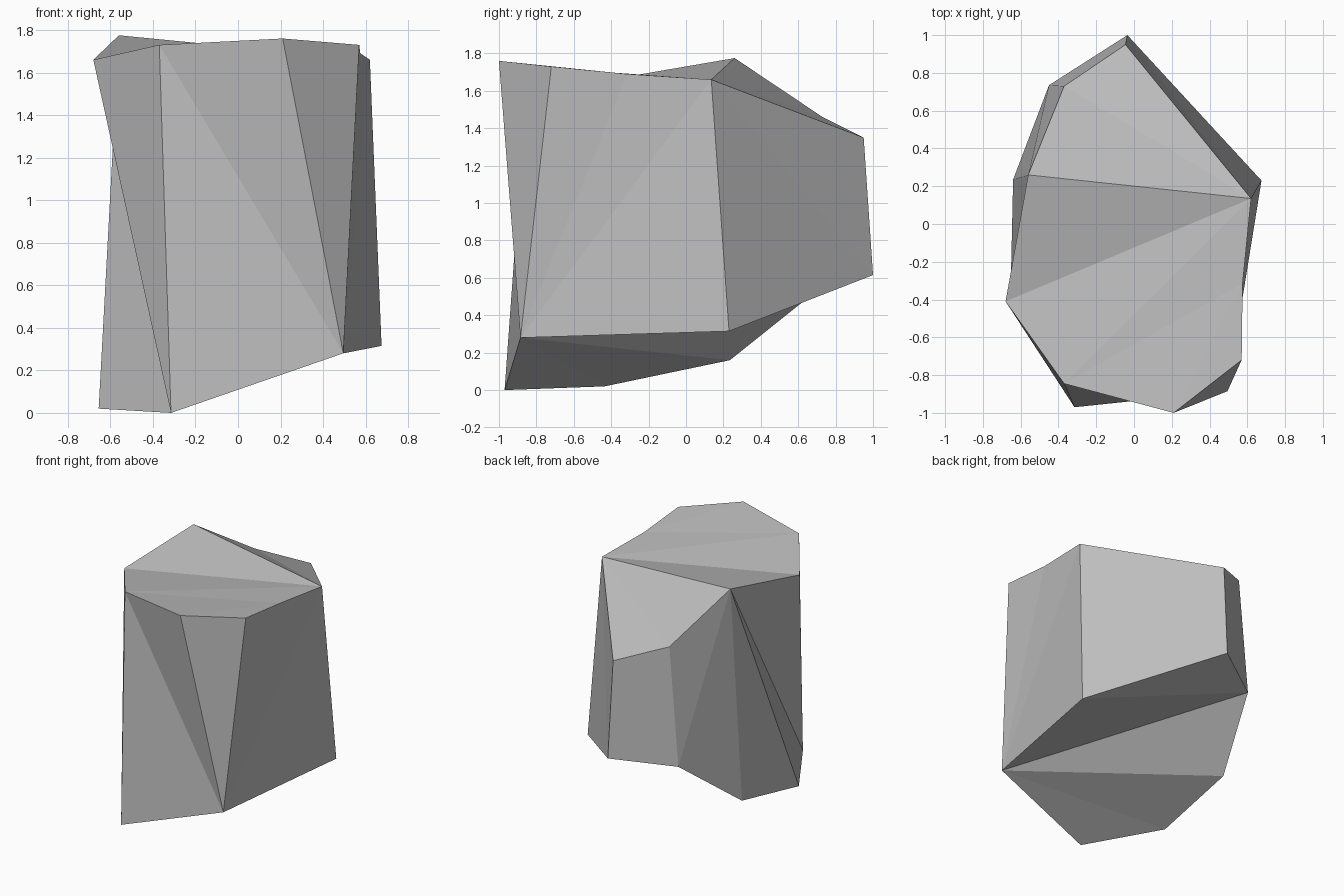
import bpy, bmesh

if "Cube" in bpy.data.objects:
    bpy.data.objects.remove(bpy.data.objects["Cube"])

# Corner loops, counter-clockwise seen from above
TOP = [(-.68, -.41, 1.66), (-.37, -.845, 1.73), (.21, -1, 1.76),
       (.57, -.72, 1.73), (.575, -.315, 1.69), (.62, .135, 1.66),
       (-.045, .95, 1.35), (-.37, .73, 1.46), (-.56, .26, 1.775)]
BOTTOM = [(-.655, -.435, .02), (-.315, -.97, 0), (.495, -.885, .28),
          (.675, .23, .315), (-.035, 1, .615), (-.45, .735, .56),
          (-.64, .235, .16)]

bm = bmesh.new()
top = [bm.verts.new(p) for p in TOP]
bottom = [bm.verts.new(p) for p in BOTTOM]


def fan(loop, pivot, rim):
    """Triangles from one corner to a run of rim corners."""
    for a, b in zip(rim, rim[1:]):
        bm.faces.new((loop[pivot], loop[a], loop[b]))


# Faceted crown and underside
fan(top, 5, [6, 7, 8, 0, 1, 4])
fan(top, 4, [1, 2, 3])
fan(bottom, 2, [3, 5, 6, 0, 1])
fan(bottom, 5, [3, 4])

# Sides: each letter steps along the upper or the lower loop
t, b = 0, 1
for step in "TBTTTTBBTTBTBBBT":
    if step == "T":
        n = (t + 1) % len(top)
        bm.faces.new((top[t], bottom[b], top[n]))
        t = n
    else:
        n = (b + 1) % len(bottom)
        bm.faces.new((top[t], bottom[b], bottom[n]))
        b = n
bmesh.ops.recalc_face_normals(bm, faces=bm.faces)

mesh = bpy.data.meshes.new("rock")
bm.to_mesh(mesh)
bm.free()
rock = bpy.data.objects.new("rock", mesh)
bpy.context.collection.objects.link(rock)

# Plain grey stone
stone = bpy.data.materials.new("grey_stone")
stone.diffuse_color = (.51, .51, .51, 1)
stone.use_nodes = True
stone.node_tree.nodes["Principled BSDF"].inputs["Base Color"].default_value = stone.diffuse_color
mesh.materials.append(stone)
